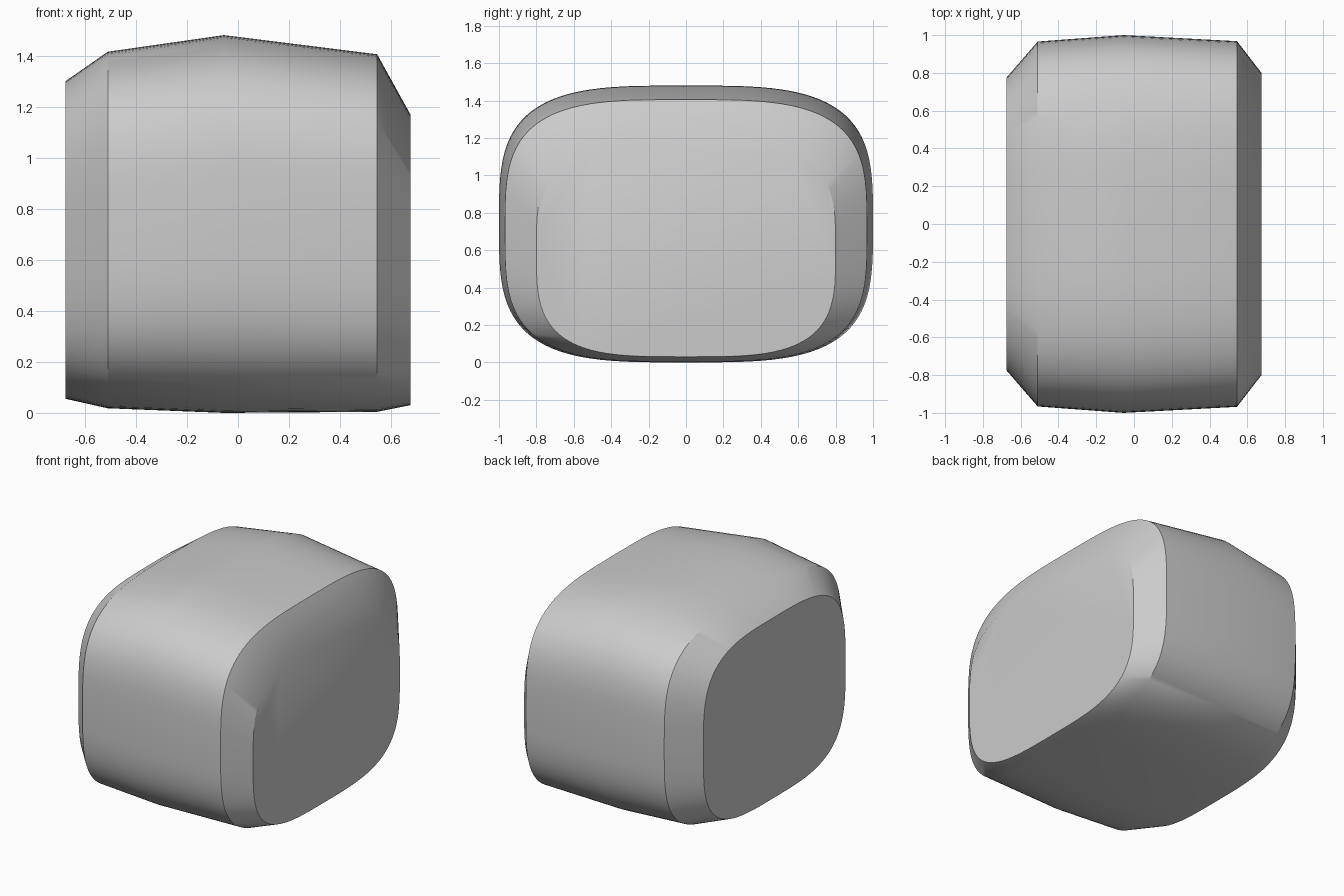
import bpy
import bmesh
from math import cos, sin, tau, copysign, radians

cube = bpy.data.objects.get("Cube")
if cube:
    bpy.data.objects.remove(cube, do_unlink=True)

# Single plain grey
grey = bpy.data.materials.new("light grey")
grey.use_nodes = True
colour = (0.6, 0.6, 0.6, 1)
grey.diffuse_color = colour
grey.node_tree.nodes["Principled BSDF"].inputs["Base Color"].default_value = colour

SIDES = 96
ROUNDNESS = 3.5

# Cross-sections along x: position, half depth, bottom, top
SECTIONS = [
    (-0.675, 0.775, 0.055, 1.30),
    (-0.51, 0.966, 0.018, 1.415),
    (-0.055, 1.0, 0.0, 1.48),
    (0.545, 0.968, 0.004, 1.405),
    (0.675, 0.80, 0.03, 1.17),
]


def rounded(value):
    return copysign(abs(value) ** (2 / ROUNDNESS), value)


def add_ring(bm, x, depth, bottom, top):
    middle, half = (top + bottom) / 2, (top - bottom) / 2
    angles = [tau * i / SIDES for i in range(SIDES)]
    return [bm.verts.new((x, depth * rounded(cos(a)), middle + half * rounded(sin(a))))
            for a in angles]


# Body: rounded sections bridged together, with flat end caps
bm = bmesh.new()
rings = [add_ring(bm, *section) for section in SECTIONS]
for a, b in zip(rings, rings[1:]):
    for i in range(SIDES):
        j = (i + 1) % SIDES
        bm.faces.new((a[i], a[j], b[j], b[i]))
bm.faces.new(rings[0])
bm.faces.new(rings[-1])
bmesh.ops.recalc_face_normals(bm, faces=bm.faces)

mesh = bpy.data.meshes.new("rounded_body")
bm.to_mesh(mesh)
bm.free()
mesh.materials.append(grey)
body = bpy.data.objects.new("rounded_body", mesh)
bpy.context.collection.objects.link(body)

# Smooth shading that keeps the steep bevel edges crisp
bpy.context.view_layer.objects.active = body
body.select_set(True)
bpy.ops.object.shade_smooth_by_angle(angle=radians(30))
